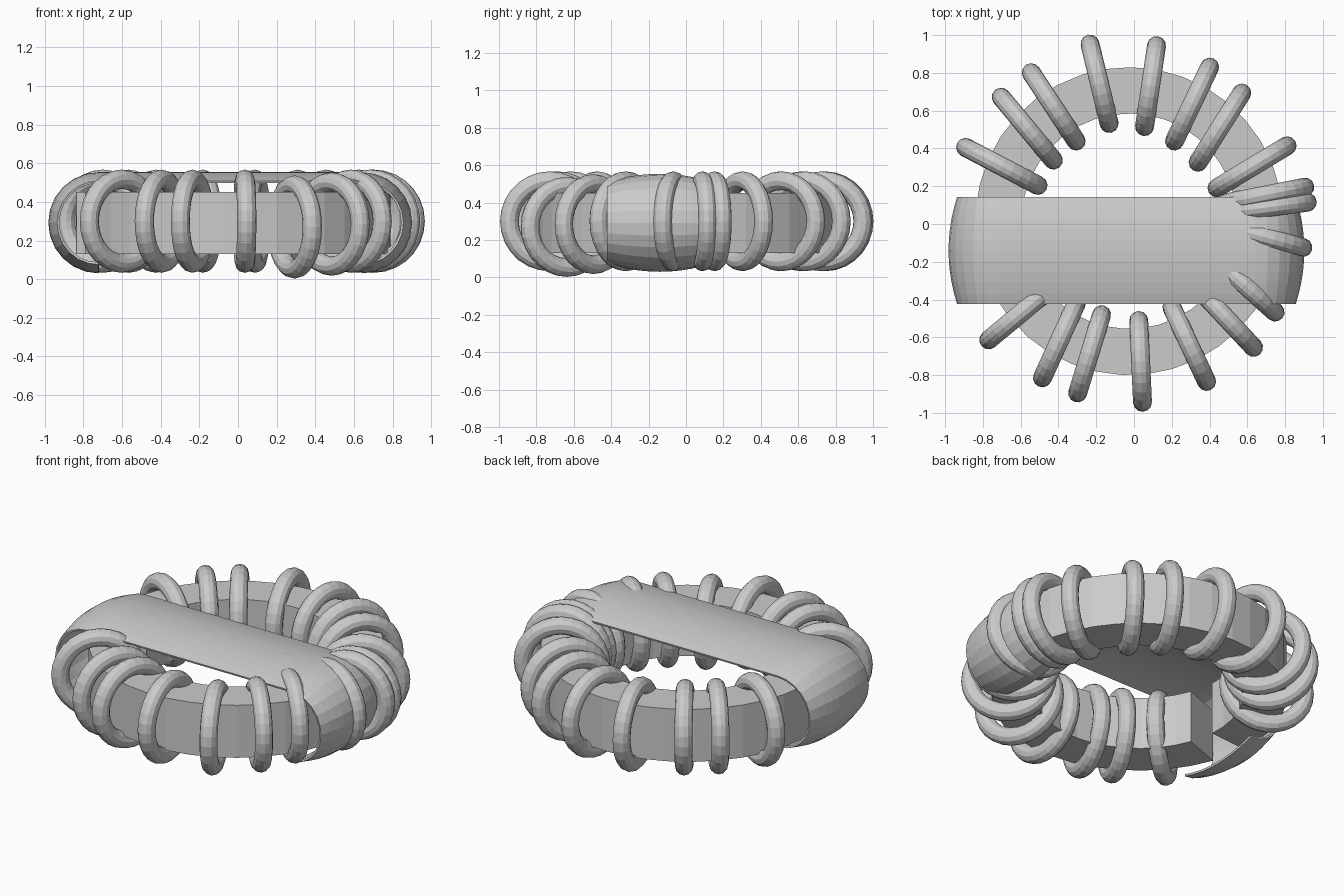
import bpy, math
from mathutils import Vector

if "Cube" in bpy.data.objects:
    bpy.data.objects.remove(bpy.data.objects["Cube"])


def make_object(name, verts, faces):
    mesh = bpy.data.meshes.new(name)
    mesh.from_pydata(verts, [], faces)
    mesh.update()
    obj = bpy.data.objects.new(name, mesh)
    bpy.context.collection.objects.link(obj)
    return obj


# Ring core: rectangular section swept around, with a small gap under the strap
def build_core():
    section = [(0.57, 0.13), (0.815, 0.13), (0.815, 0.45), (0.57, 0.45)]
    start, end, steps = -160, 185, 36
    verts, faces = [], []
    for i in range(steps + 1):
        a = math.radians(start + (end - start) * i / steps)
        verts += [(-0.025 + r * math.cos(a), 0.015 + r * math.sin(a), z) for r, z in section]
    for i in range(steps):
        for j in range(4):
            k = (j + 1) % 4
            faces.append((i * 4 + j, i * 4 + k, i * 4 + 4 + k, i * 4 + 4 + j))
    e = steps * 4
    faces += [(3, 2, 1, 0), (e, e + 1, e + 2, e + 3)]
    # wound the other way round so that normals point outward
    make_object("ring_core", verts, [f[::-1] for f in faces])


# Strap: bowed band over the top, curling round both ends of the ring
def build_strap():
    rows, arc = 10, 12
    xl, xr, zc = -0.72, 0.64, 0.292
    verts, faces = [], []
    for i in range(rows + 1):
        t = -1 + 2 * i / rows
        inset = 0.045 * t ** 2
        r = 0.25 - inset
        y = -0.14 + 0.28 * t
        for k in range(arc + 1):
            a = math.radians(270 - 180 * k / arc)
            verts.append((xl + r * math.cos(a), y, zc + r * math.sin(a)))
        for k in range(arc + 1):
            a = math.radians(90 - 180 * k / arc)
            verts.append((xr + r * math.cos(a), y, zc + r * math.sin(a)))
    n = 2 * (arc + 1)
    for i in range(rows):
        for k in range(n - 1):
            p = i * n + k
            faces.append((p, p + 1, p + n + 1, p + n))
    strap = make_object("strap", verts, [f[::-1] for f in faces])
    mod = strap.modifiers.new("thickness", 'SOLIDIFY')
    mod.thickness = 0.012
    mod.offset = -1


# Wire turns: one upright loop between an outer and an inner point
def build_turn(index, ox, oy, ix, iy, z=0.3):
    bpy.ops.mesh.primitive_torus_add(
        major_segments=28, minor_segments=12, major_radius=0.217, minor_radius=0.05,
        location=((ox + ix) / 2, (oy + iy) / 2, z),
        rotation=(math.pi / 2, 0, math.atan2(oy - iy, ox - ix)))
    bpy.context.object.name = f"wire_turn_{index:02d}"


turns = [
    (-.90, .41, -.50, .20), (-.71, .68, -.42, .33), (-.55, .81, -.30, .43),
    (-.235, .96, -.13, .525), (.12, .95, .055, .51), (.405, .84, .21, .43),
    (.575, .70, .335, .32), (.82, .42, .43, .185), (.905, .195, .48, .11),
    (.915, .115, .49, .06), (.895, -.125, .475, -.01), (.745, -.465, .425, -.18),
    (.63, -.65, .34, -.34, .285), (.385, -.835, .2, -.44, .27),
    (.045, -.945, .025, -.51), (-.30, -.90, -.17, -.475),
    (-.485, -.815, -.305, -.42), (-.765, -.61, -.44, -.34),
]

build_core()
build_strap()
for n, turn in enumerate(turns, 1):
    build_turn(n, *turn)
